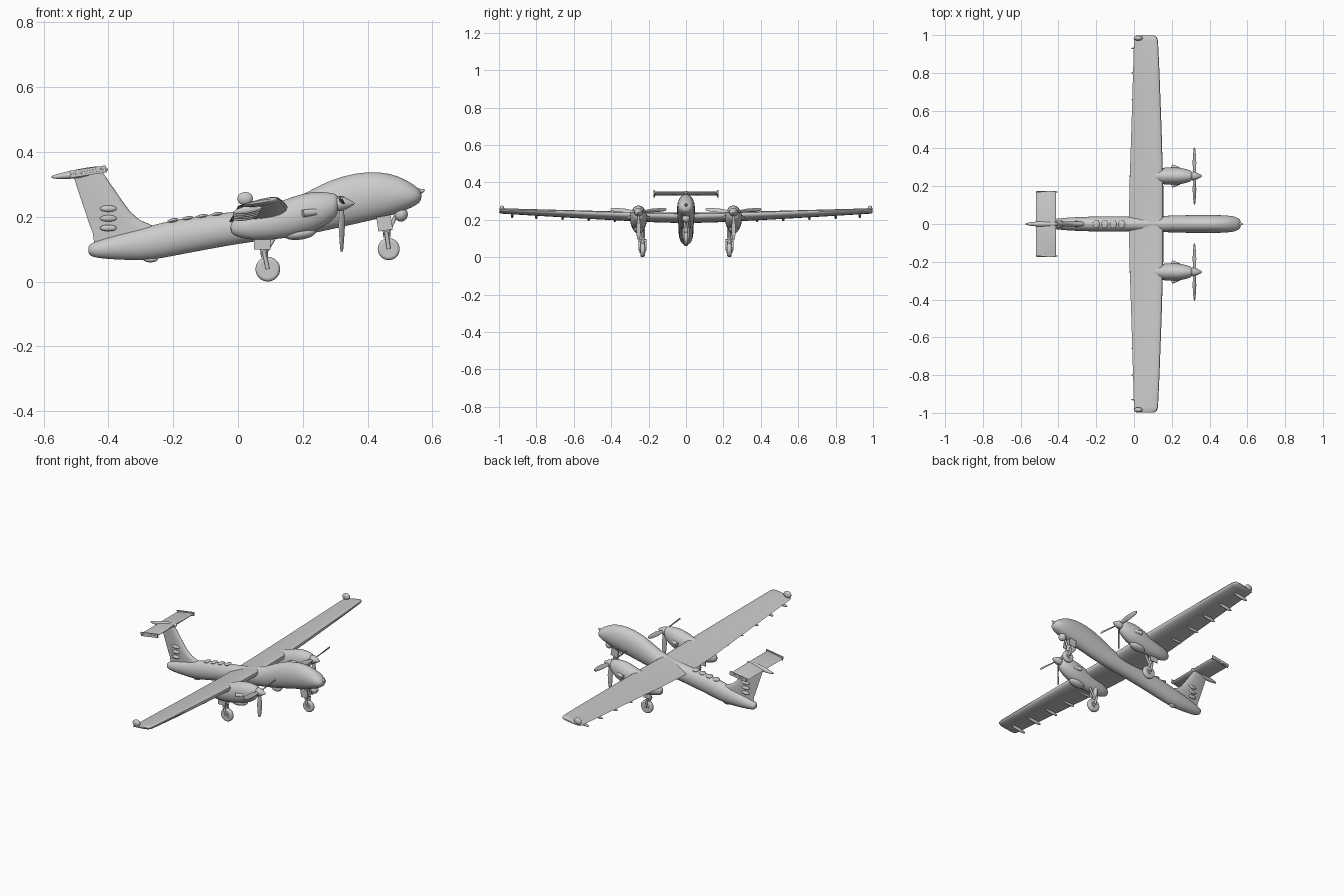
import bpy, bmesh, math
from mathutils import Vector as V

if "Cube" in bpy.data.objects:
    bpy.data.objects.remove(bpy.data.objects["Cube"])

TAU = 2 * math.pi


def loft(name, rings, subsurf=0, angle=40):
    """Skin a list of equal-length rings and cap both ends."""
    bm = bmesh.new()
    vs = [[bm.verts.new(p) for p in r] for r in rings]
    n = len(rings[0])
    for a, b in zip(vs, vs[1:]):
        for i in range(n):
            j = (i + 1) % n
            bm.faces.new((a[i], a[j], b[j], b[i]))
    bm.faces.new(vs[0])
    bm.faces.new(vs[-1])
    bmesh.ops.recalc_face_normals(bm, faces=bm.faces)
    me = bpy.data.meshes.new(name)
    bm.to_mesh(me)
    bm.free()
    ob = bpy.data.objects.new(name, me)
    bpy.context.collection.objects.link(ob)
    if subsurf:
        m = ob.modifiers.new("smooth", 'SUBSURF')
        m.levels = m.render_levels = subsurf
    return finish(ob, name, angle)


def finish(ob, name, angle=40):
    ob.name = name
    bpy.ops.object.select_all(action='DESELECT')
    ob.select_set(True)
    bpy.context.view_layer.objects.active = ob
    bpy.ops.object.shade_smooth_by_angle(angle=math.radians(angle))
    return ob


def body(name, stations, y=0, n=28):
    """Elliptical body along x; stations are (x, z bottom, z top, half width)."""
    return loft(name, [[V((x, y + w * math.cos(TAU * i / n),
                           (b + t) / 2 + (t - b) / 2 * math.sin(TAU * i / n)))
                        for i in range(n)] for x, b, t, w in stations], 1, 60)


def foil(le, te, half, side, n=24):
    """Airfoil ring from leading to trailing edge, thickened along side."""
    pts = []
    for i in range(n):
        a = TAU * i / n
        u = (1 - math.cos(a)) / 2
        k = 2.6 * (math.sqrt(u) - u) + 0.35 * u * (1 - u)
        pts.append(le.lerp(te, u) + side * (half * (k * 1.35 + .04) * (1 if math.sin(a) >= 0 else -1)))
    return pts


def blob(name, loc, radii, pitch=0):
    bpy.ops.mesh.primitive_uv_sphere_add(segments=20, ring_count=12, location=loc,
                                         rotation=(0, pitch, 0))
    ob = bpy.context.object
    ob.scale = radii
    return finish(ob, name, 60)


def rod(name, a, b, r1, r2=None, sides=14):
    a, b = V(a), V(b)
    bpy.ops.mesh.primitive_cone_add(vertices=sides, radius1=r1, radius2=r1 if r2 is None else r2,
                                    depth=(b - a).length, location=(a + b) / 2)
    ob = bpy.context.object
    ob.rotation_euler = (b - a).to_track_quat('Z', 'Y').to_euler()
    return finish(ob, name)


def box(name, loc, size, pitch=0):
    bpy.ops.mesh.primitive_cube_add(size=1, location=loc, rotation=(0, pitch, 0))
    ob = bpy.context.object
    ob.scale = size
    ob.name = name
    return ob


def wheel(name, x, y, z, r, w):
    tyre = rod(name, (x, y - w / 2, z), (x, y + w / 2, z), r, sides=32)
    bv = tyre.modifiers.new("round", 'BEVEL')
    bv.width, bv.segments = w * 0.4, 4
    rod(name + "_hub", (x, y - w * .65, z), (x, y + w * .65, z), r * .4, sides=20)


UP, SIDE = V((0, 0, 1)), V((0, 1, 0))

# Fuselage with humped nose and slim tail
body("fuselage", [
    (-.462, .088, .108, .010), (-.455, .077, .118, .020), (-.42, .070, .130, .028),
    (-.34, .066, .155, .035), (-.27, .065, .172, .038), (-.2, .079, .190, .040),
    (-.1, .098, .206, .040), (0, .116, .216, .040), (.1, .130, .232, .042),
    (.18, .140, .256, .044), (.25, .152, .298, .046), (.32, .168, .326, .048),
    (.4, .186, .341, .048), (.47, .202, .335, .047), (.52, .221, .314, .043),
    (.55, .235, .293, .034), (.567, .250, .278, .018)])
rod("nose_probe", (.555, 0, .276), (.576, 0, .282), .012, .003)
blob("sensor_ball", (.503, 0, .207), (.021, .021, .022))
blob("belly_antenna", (-.27, 0, .068), (.022, .012, .009))
for i in range(4):
    blob("spine_vent", (-.2 + .045 * i, 0, .188 + .0065 * i), (.018, .022, .007), -.17)

# Main wing, one panel through the fuselage
half_wing = [(0, .155, .222, -.027, .184, .022), (.2, .155, .226, -.024, .19, .021),
             (.5, .146, .236, -.014, .206, .018), (.8, .135, .247, -.005, .223, .014),
             (.97, .127, .254, .0, .232, .011), (.99, .120, .254, .003, .234, .009),
             (.998, .105, .252, .012, .237, .004)]
both = [(-y, *r) for y, *r in reversed(half_wing[1:])] + half_wing
loft("wing", [foil(V((xl, y, zl)), V((xt, y, zt)), h, UP) for y, xl, zl, xt, zt, h in both])

# Fin, tailplane and bullet fairing
fin = [(.09, -.21, -.44), (.15, -.235, -.448), (.172, -.262, -.457), (.19, -.303, -.463),
       (.215, -.332, -.471), (.25, -.358, -.483), (.335, -.416, -.511)]
loft("fin", [foil(V((xl, 0, z)), V((xt, 0, z)), .016 - .02 * (z - .09), SIDE) for z, xl, xt in fin])
tail = [(.165, 1, .007), (.174, .93, .004)]
tail = [(-y, c, h) for y, c, h in reversed(tail)] + [(0, 1, .009)] + tail
loft("tailplane", [foil(V((-.465 + .053 * c, y, .346)), V((-.465 - .055 * c, y, .330)), h, UP)
                   for y, c, h in tail])
body("tail_bullet", [(-.578, .319, .326, .003), (-.55, .315, .334, .010), (-.5, .317, .346, .015),
                     (-.44, .326, .357, .015), (-.41, .335, .354, .010), (-.401, .342, .349, .003)], n=16)

for s, tag in ((1, "left"), (-1, "right")):
    # Wing and tail tip details
    blob(tag + "_wingtip_pod", (.022, s * .984, .256), (.024, .013, .020), -.1)
    box(tag + "_tail_tip_plate", (-.463, s * .17, .339), (.112, .006, .022), -.15)
    for z in (.225, .195, .165):
        blob(tag + "_fin_blister", (-.4, s * .013, z), (.026, .009, .010))
    for y in (.38, .52, .66, .80, .93):
        blob(tag + "_flap_fairing", (.03, s * y, .186 + .038 * y), (.045, .007, .011), -.17)

    # Engine nacelle, intake and spinner
    ny = s * .254
    body(tag + "_nacelle", [
        (-.025, .150, .180, .012), (0, .136, .200, .026), (.05, .126, .220, .036),
        (.12, .130, .244, .041), (.17, .138, .262, .045), (.22, .150, .277, .047),
        (.265, .168, .277, .041), (.295, .192, .272, .030), (.31, .208, .268, .024)], ny)
    blob(tag + "_intake_bulge", (.19, ny, .148), (.05, .026, .019), -.12)
    body(tag + "_spinner", [(.300, .216, .266, .025), (.318, .217, .265, .024), (.335, .223, .258, .018),
                            (.350, .232, .249, .009), (.360, .238, .243, .003)], ny, 20)
    for side in (1, -1):
        rod(tag + "_exhaust", (.24, ny + side * .036, .215), (.2, ny + side * .052, .21), .011)

    # Three-bladed propeller
    hub, axis = V((.32, ny, .243)), V((1, 0, 0))
    for deg in (5, 175, 270):
        a = math.radians(deg)
        d, t = V((0, math.cos(a), math.sin(a))), V((0, -math.sin(a), math.cos(a)))
        rings = []
        for r, c, tw in ((.01, .007, 60), (.03, .009, 55), (.07, .014, 45),
                         (.12, .012, 32), (.142, .009, 26), (.15, .004, 24)):
            tw = math.radians(tw)
            u, w = t * math.cos(tw) + axis * math.sin(tw), axis * math.cos(tw) - t * math.sin(tw)
            rings.append([hub + d * r + u * c * math.cos(TAU * i / 12) + w * .003 * math.sin(TAU * i / 12)
                          for i in range(12)])
        loft(tag + "_propeller_blade", rings, 0, 60)

    # Main landing gear
    gy = s * .232
    rod(tag + "_gear_leg", (.075, gy, .15), (.082, gy, .075), .013, .011)
    rod(tag + "_gear_brace", (.115, gy, .14), (.085, gy, .09), .006)
    for k in (-1, 1):
        rod(tag + "_gear_fork", (.08, gy + k * .016, .09), (.092, gy + k * .016, .038), .006)
    rod(tag + "_gear_crosspiece", (.081, gy - .02, .088), (.081, gy + .02, .088), .008)
    wheel(tag + "_main_wheel", .092, gy, .038, .038, .024)
    box(tag + "_gear_door", (.075, gy + s * .024, .122), (.05, .004, .045))

# Nose landing gear
rod("nose_gear_leg", (.452, 0, .215), (.46, 0, .135), .014, .011)
rod("nose_gear_brace", (.49, 0, .21), (.462, 0, .15), .006)
for k in (-1, 1):
    rod("nose_gear_fork", (.458, k * .015, .15), (.465, k * .015, .1), .006)
    box("nose_gear_door", (.452, k * .024, .18), (.045, .004, .045), -.15)
rod("nose_gear_crosspiece", (.458, -.019, .148), (.458, .019, .148), .008)
wheel("nose_wheel", .465, 0, .1, .034, .022)
